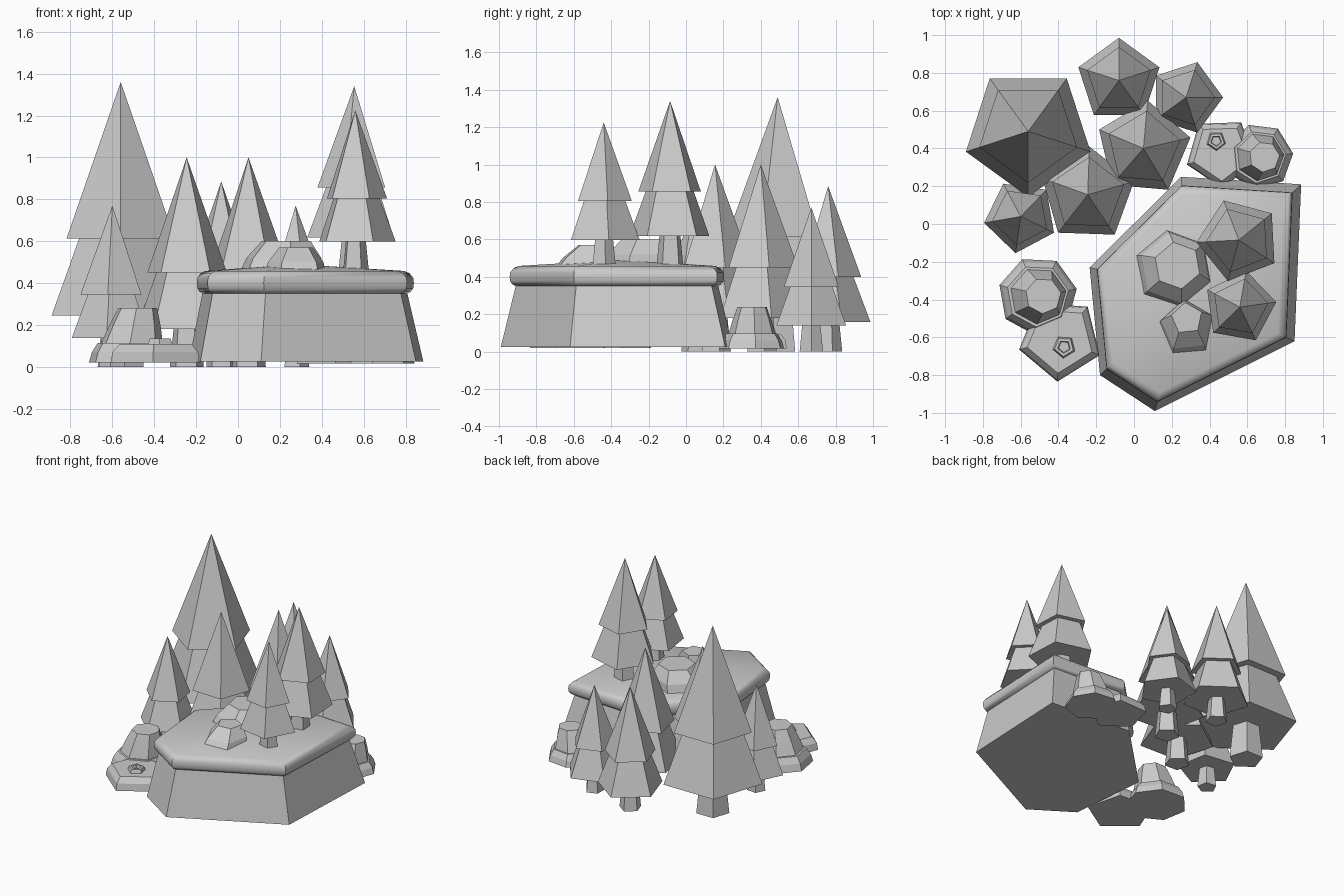
import bpy
import bmesh
from math import cos, sin, radians, tau
from mathutils import Vector

cube = bpy.data.objects.get("Cube")
if cube:
    bpy.data.objects.remove(cube, do_unlink=True)

STONE = (0.6, 0.6, 0.6, 1.0)
grey = bpy.data.materials.new("light_grey")
grey.use_nodes = True
grey.diffuse_color = STONE
grey.node_tree.nodes["Principled BSDF"].inputs["Base Color"].default_value = STONE


def polygon(sides, angle):
    """Unit polygon with its first corner at the given angle in degrees."""
    return [Vector((cos(radians(angle) + tau * i / sides),
                    sin(radians(angle) + tau * i / sides))) for i in range(sides)]


def stack(name, outline, center, profile, lean=(0, 0), smooth=False):
    """Closed solid: the outline scaled by each (scale, z) of the profile."""
    bm = bmesh.new()
    rings = []
    z_low, z_high = profile[0][1], profile[-1][1]
    for scale, z in profile:
        t = (z - z_low) / (z_high - z_low)
        mid = Vector(center) + Vector(lean) * t
        if scale == 0:
            rings.append([bm.verts.new((mid.x, mid.y, z))])
        else:
            rings.append([bm.verts.new((mid.x + p.x * scale, mid.y + p.y * scale, z))
                          for p in outline])
    n = len(outline)
    for low, high in zip(rings, rings[1:]):
        for i in range(n):
            j = (i + 1) % n
            if len(high) == 1:
                bm.faces.new((low[i], low[j], high[0]))
            else:
                bm.faces.new((low[i], low[j], high[j], high[i]))
    bm.faces.new(rings[0][::-1])
    if len(rings[-1]) > 1:
        bm.faces.new(rings[-1])
    bmesh.ops.recalc_face_normals(bm, faces=bm.faces)
    mesh = bpy.data.meshes.new(name)
    bm.to_mesh(mesh)
    bm.free()
    mesh.materials.append(grey)
    obj = bpy.data.objects.new(name, mesh)
    bpy.context.collection.objects.link(obj)
    if smooth:
        bpy.ops.object.select_all(action='DESELECT')
        obj.select_set(True)
        bpy.context.view_layer.objects.active = obj
        bpy.ops.object.shade_smooth_by_angle(angle=radians(35))
    return obj


def tree(name, x, y, base, height, angle):
    """Five-sided conifer: tapered trunk, skirt tier and pointed top tier."""
    shape = polygon(5, angle)

    def part(label, *steps):
        stack(f"{name}_{label}", shape, (x, y),
              [(s * height, base + z * height) for s, z in steps])

    part("trunk", (0.085, 0), (0.065, 0.2))
    part("lower_tier", (0.255, 0.18), (0.15, 0.46))
    part("upper_tier", (0.2, 0.45), (0, 1))


# Plateau: flared walls, rounded rim and a faintly domed top
hill = [Vector(p) for p in ((0.11, -0.99), (0.85, -0.62), (0.885, 0.21),
                            (0.25, 0.25), (-0.235, -0.23), (-0.18, -0.8))]
hill_mid = Vector((0.28, -0.36))
hill_shape = [p - hill_mid for p in hill]
stack("plateau_body", hill_shape, hill_mid, [(1, 0.025), (0.87, 0.36)])
stack("plateau_rim", hill_shape, hill_mid,
      [(0.87, 0.35), (0.9, 0.358), (0.92, 0.375), (0.925, 0.4), (0.92, 0.425),
       (0.89, 0.447), (0.845, 0.458), (0, 0.49)], smooth=True)

# Trees on the ground and on the plateau: x, y, base, height, corner angle
trees = {
    "tall_tree": (-0.56, 0.49, 0, 1.36, 54),
    "back_tree": (-0.08, 0.76, 0, 0.885, 90),
    "small_back_tree": (0.275, 0.67, 0, 0.77, 0),
    "middle_tree": (0.05, 0.4, 0, 1.0, 85),
    "front_tree": (-0.245, 0.155, 0, 1.0, 88),
    "small_side_tree": (-0.6, 0.04, 0, 0.77, 46),
    "plateau_tree_rear": (0.555, -0.085, 0.46, 0.88, 39),
    "plateau_tree_front": (0.56, -0.44, 0.46, 0.765, 8),
}
for label, values in trees.items():
    tree(label, *values)

# Boulders resting on the plateau
stack("plateau_boulder_rear", polygon(6, -20), (0.21, -0.24),
      [(0.21, 0.46), (0.19, 0.52), (0.125, 0.6)], lean=(0.02, 0.02))
stack("plateau_boulder_front", polygon(5, 24), (0.28, -0.56),
      [(0.15, 0.46), (0.14, 0.5), (0.085, 0.57)], lean=(0, 0.06))


def rock_group(name, round_mid, flat_mid, knob_mid, size, turn):
    """Stepped round boulder beside a flat slab with a hollow knob."""
    def part(label, sides, angle, mid, steps, **extra):
        stack(f"{name}_{label}", polygon(sides, angle + turn), mid,
              [(s * size, z * size) for s, z in steps], **extra)

    part("boulder_base", 7, 10, round_mid, [(0.21, 0.02), (0.195, 0.07), (0.165, 0.115)])
    part("boulder_top", 7, 10, round_mid, [(0.155, 0.1), (0.125, 0.2), (0.095, 0.28)],
         lean=(0.03 * size, 0), smooth=True)
    part("slab", 5, 50, flat_mid, [(0.225, 0.02), (0.215, 0.07), (0.18, 0.11)])
    part("knob", 5, 50, knob_mid, [(0.065, 0.1), (0.052, 0.135), (0.035, 0.136), (0.03, 0.115)])


rock_group("left_rocks", (-0.51, -0.38), (-0.39, -0.61), (-0.37, -0.65), 1.0, 0)
rock_group("right_rocks", (0.665, 0.355), (0.46, 0.38), (0.435, 0.44), 0.85, 150)
